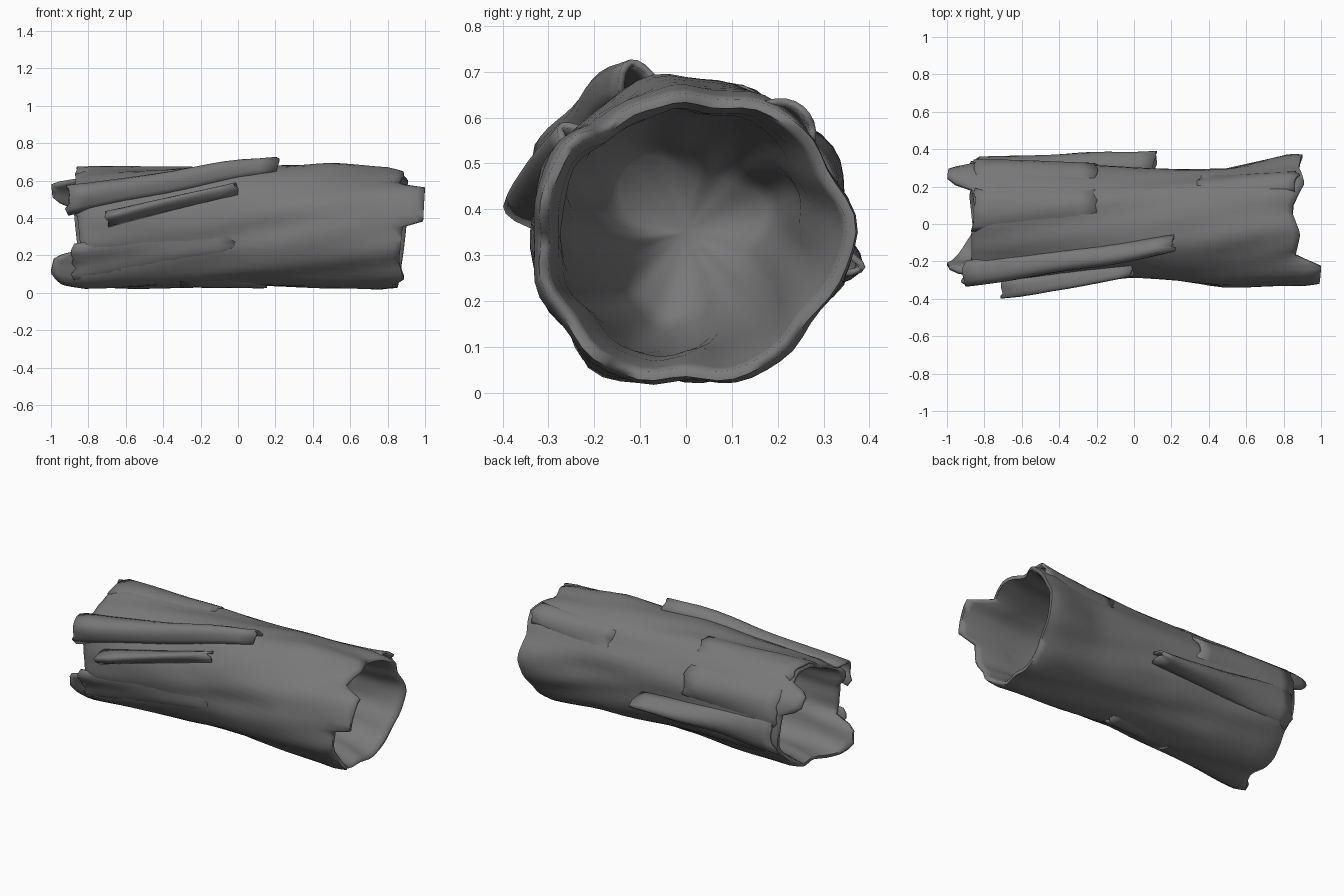
import bpy, bmesh, math, random
from mathutils import noise, Vector

random.seed(4)
cube = bpy.data.objects.get("Cube")
if cube:
    bpy.data.objects.remove(cube)

SEGMENTS = 60
AXIS_Z = 0.35

bark = bpy.data.materials.new("bark_grey")
bark.use_nodes = True
grey = (0.19, 0.19, 0.19, 1)
bark.diffuse_color = grey
shader = bark.node_tree.nodes["Principled BSDF"]
shader.inputs["Base Color"].default_value = grey
shader.inputs["Roughness"].default_value = 0.9

# Stations along the log: outer radius (hundredths) every 30 degrees,
# from +y round over the top
STATIONS = [
    (-0.85, [36, 36, 34, 30, 30, 32, 31, 33, 36, 33, 32, 34]),
    (0.0, [29, 32, 33, 33, 33, 31, 28, 29, 31, 31, 31, 30]),
    (0.5, [29, 31, 33, 35, 33, 33, 34, 35, 34, 32, 32, 31]),
    (0.88, [38, 36, 34, 31, 31, 34, 34, 35, 35, 34, 35, 36]),
]

# Ragged break at each end: angle and reach along the log (hundredths)
LEFT_RIM = [(0, 87), (20, 88), (26, 99), (46, 100), (52, 87), (75, 85), (100, 87),
            (135, 87), (148, 91), (160, 90), (166, 86), (205, 84), (212, 98), (228, 100),
            (243, 93), (262, 86), (300, 88), (330, 85), (360, 87)]
RIGHT_RIM = [(0, 90), (25, 88), (48, 91), (75, 84), (100, 89), (128, 86), (137, 100),
             (174, 99), (180, 88), (215, 86), (235, 89), (247, 82), (262, 84),
             (300, 86), (330, 88), (360, 90)]


def ring_value(table, deg):
    k = (deg % 360) / 30
    i = int(k)
    f = k - i
    f = f * f * (3 - 2 * f)
    return (table[i] * (1 - f) + table[(i + 1) % 12] * f) / 100


def rim_value(table, deg):
    deg %= 360
    for (a, p), (b, q) in zip(table, table[1:]):
        if a <= deg <= b:
            return (p + (q - p) * (deg - a) / (b - a)) / 100


def outer_radius(x, deg):
    inside = min(max(x, STATIONS[0][0]), STATIONS[-1][0])
    for (a, p), (b, q) in zip(STATIONS, STATIONS[1:]):
        if a <= inside <= b:
            f = (inside - a) / (b - a)
            r = ring_value(p, deg) * (1 - f) + ring_value(q, deg) * f
            break
    # long twisted bark folds
    twist = math.radians(deg + 25 * x)
    r += 0.006 * math.sin(7 * twist) + 0.003 * math.sin(13 * twist + 2 * x)
    r += 0.016 * noise.noise(Vector((x * 2.5, math.cos(twist) * 2, math.sin(twist) * 2)))
    return r


def place(x, deg, r):
    a = math.radians(deg)
    return (x, r * math.cos(a), AXIS_Z + r * math.sin(a))


def finish(name, bm, angle):
    bmesh.ops.recalc_face_normals(bm, faces=bm.faces)
    mesh = bpy.data.meshes.new(name)
    bm.to_mesh(mesh)
    bm.free()
    mesh.materials.append(bark)
    obj = bpy.data.objects.new(name, mesh)
    bpy.context.collection.objects.link(obj)
    bpy.ops.object.select_all(action="DESELECT")
    obj.select_set(True)
    bpy.context.view_layer.objects.active = obj
    bpy.ops.object.shade_smooth_by_angle(angle=math.radians(angle))
    return obj


def log_point(zone, t, deg):
    """Point on the outer bark, or inside one of the two hollows."""
    left, right = -rim_value(LEFT_RIM, deg), rim_value(RIGHT_RIM, deg)
    if zone == "outer":
        x = left + (right - left) * t
        edge = max(0, 1 - min(t, 1 - t) * 25)
        return place(x, deg, outer_radius(x, deg) - 0.015 * edge)
    rim, floor = (left, -0.1) if zone == "left" else (right, 0.05)
    x = rim + (floor - rim) * t
    lump = 0.04 * t ** 2 * math.sin(math.radians(3 * deg + 40))
    lip = 0.035 + 0.025 * min(1, t * 6)
    return place(x, deg, outer_radius(x, deg) - lip - 0.11 * t ** 4 + lump)


# Hollow log: left hollow, outer bark and right hollow in one skin
hollow = (0, 0.04, 0.12, 0.25, 0.4, 0.6, 0.8, 0.9, 1)
profile = [("left", t) for t in reversed(hollow)]
profile += [("outer", t) for t in [0, 0.02] + [i / 22 for i in range(1, 22)] + [0.98, 1]]
profile += [("right", t) for t in hollow]
bm = bmesh.new()
rings = [[bm.verts.new(log_point(zone, t, i * 360 / SEGMENTS)) for i in range(SEGMENTS)]
         for zone, t in profile]
for a, b in zip(rings, rings[1:]):
    for i in range(SEGMENTS):
        j = (i + 1) % SEGMENTS
        bm.faces.new((a[i], a[j], b[j], b[i]))
for ring, x in ((rings[0], -0.06), (rings[-1], 0.02)):
    centre = bm.verts.new((x, 0, AXIS_Z))
    for i in range(SEGMENTS):
        bm.faces.new((ring[i], ring[(i + 1) % SEGMENTS], centre))
finish("hollow_log", bm, 80)


def shard(name, start, end, steps=8, across=8):
    """Bark strip rooted in the log; each end is x, middle angle, width, lift."""
    bm = bmesh.new()
    rows = []
    for i in range(steps + 1):
        t = i / steps
        x, mid, width, lift = (p + (q - p) * t for p, q in zip(start, end))
        row = []
        for j in range(across + 1):
            s = 2 * j / across - 1
            ragged = random.uniform(-0.015, 0.015) if i in (0, steps) else 0
            r = outer_radius(x, mid + s * width / 2) + lift - (lift + 0.01) * s * s
            row.append(bm.verts.new(place(x + ragged, mid + s * width / 2, r)))
        rows.append(row)
    for a, b in zip(rows, rows[1:]):
        for j in range(across):
            bm.faces.new((a[j], a[j + 1], b[j + 1], b[j]))
    obj = finish(name, bm, 60)
    solid = obj.modifiers.new("thickness", "SOLIDIFY")
    solid.thickness = 0.015
    solid.offset = -1


# Peeling bark strips
shard("front_bark_strip", (-0.7, 172, 17, 0.09), (-0.01, 140, 13, 0.05))
shard("long_bark_strip", (-0.91, 150, 36, 0.05), (0.21, 108, 18, 0.06), steps=12)
shard("top_bark_strip", (-0.86, 76, 44, 0.012), (-0.2, 68, 40, 0.006))
shard("back_bark_strip", (-0.85, 25, 44, 0.01), (-0.2, 25, 40, 0.02))
shard("back_splinter", (-0.84, 352, 44, 0.01), (0.11, 349, 15, 0.11), steps=12)
shard("right_bark_strip", (0.35, 42, 36, 0.002), (0.87, 47, 24, 0.025))
shard("lower_bark_strip", (-0.88, 216, 40, 0.01), (0.0, 196, 30, 0.002))
shard("under_bark_strip", (-0.3, 250, 40, 0.003), (0.14, 262, 24, 0.012))
